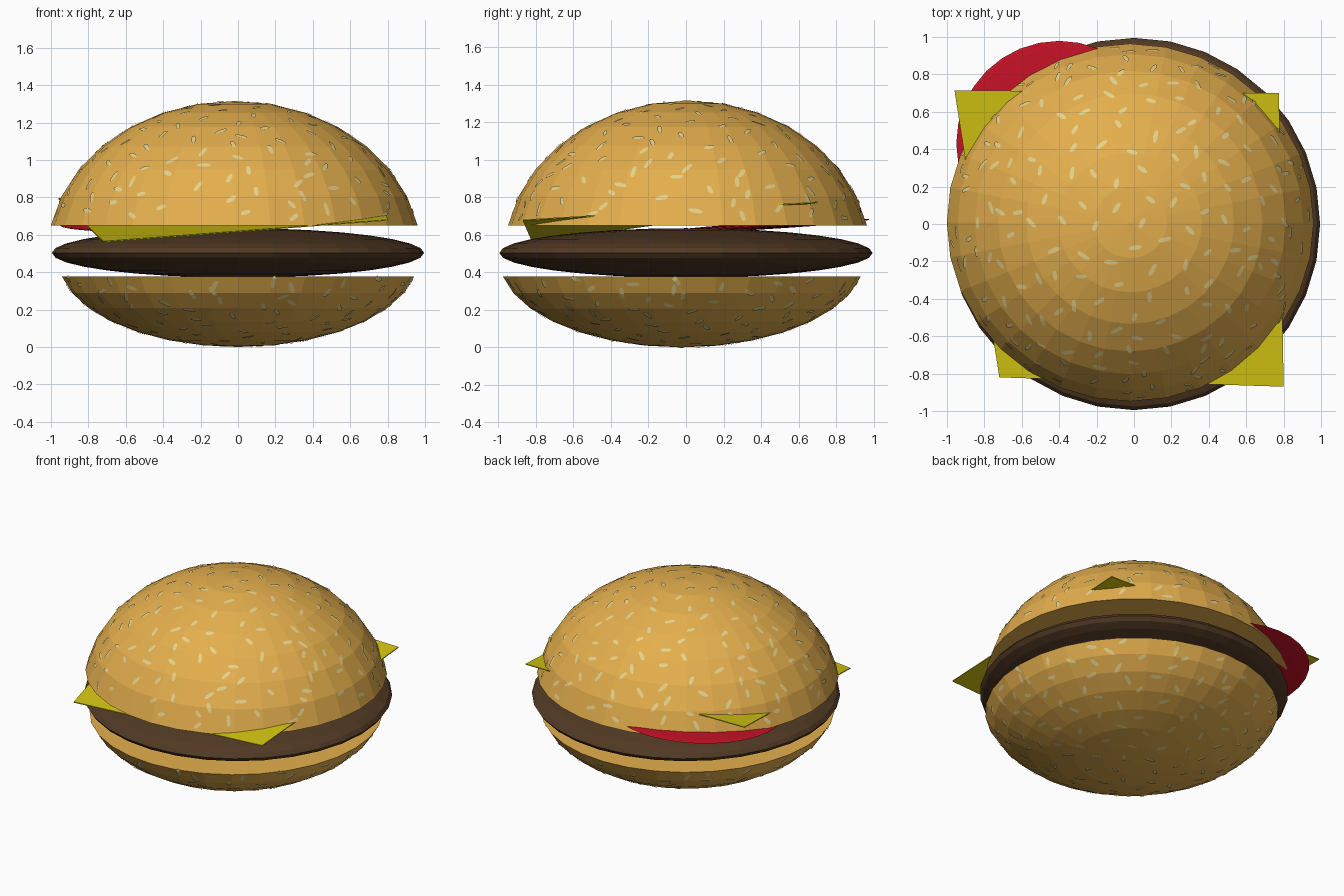
import bpy, bmesh, math, random
from mathutils import Vector, Matrix
from mathutils.bvhtree import BVHTree

if "Cube" in bpy.data.objects:
    bpy.data.objects.remove(bpy.data.objects["Cube"])

random.seed(4)
SEG = 32
STEP = math.pi / 16


def material(name, rgb):
    m = bpy.data.materials.new(name)
    m.diffuse_color = (*rgb, 1)
    m.use_nodes = True
    m.node_tree.nodes["Principled BSDF"].inputs["Base Color"].default_value = m.diffuse_color
    return m


TAN = material("bun tan", (0.78, 0.43, 0.075))
CREAM = material("seed cream", (0.80, 0.65, 0.26))
BROWN = material("meat brown", (0.085, 0.042, 0.018))
YELLOW = material("cheese yellow", (0.66, 0.56, 0.006))
RED = material("tomato red", (0.58, 0.006, 0.02))


def finish(name, bm, mat):
    bmesh.ops.recalc_face_normals(bm, faces=bm.faces)
    me = bpy.data.meshes.new(name)
    bm.to_mesh(me)
    bm.free()
    me.materials.append(mat)
    ob = bpy.data.objects.new(name, me)
    bpy.context.collection.objects.link(ob)
    return ob


def lathe(profile, centre, rx, ry):
    """Revolve (radius, z) pairs; the ends are capped or closed to a point."""
    bm = bmesh.new()
    rings = []
    for r, z in profile:
        n = 1 if r < 1e-5 else SEG
        rings.append([bm.verts.new((centre[0] + rx * r * math.cos(math.tau * i / SEG),
                                    centre[1] + ry * r * math.sin(math.tau * i / SEG), z))
                      for i in range(n)])
    for a, b in zip(rings, rings[1:]):
        for i in range(SEG):
            j = (i + 1) % SEG
            quad = [a[i % len(a)], a[j % len(a)], b[j % len(b)], b[i % len(b)]]
            bm.faces.new(list(dict.fromkeys(quad)))
    for ring in (rings[0], rings[-1]):
        if len(ring) > 1:
            bm.faces.new(ring)
    return bm


def seeds(name, bun, centre, pole, height, count):
    """Thin seed plates draped over a bun dome."""
    bvh = BVHTree.FromPolygons([v.co for v in bun.data.vertices],
                               [p.vertices for p in bun.data.polygons])
    bm = bmesh.new()
    for k in range(count):
        c = 1 - 0.76 * (k + 0.5) / count
        a = k * 2.39996 + random.uniform(-0.12, 0.12)
        s = math.sqrt(1 - c * c)
        p = Vector((centre[0] + 0.99 * s * math.cos(a), centre[1] + 0.97 * s * math.sin(a),
                    pole - height * (1 - c)))
        p, n, _, _ = bvh.find_nearest(p)
        u = n.orthogonal().normalized()
        u.rotate(Matrix.Rotation(random.uniform(0, math.pi), 3, n))
        w = n.cross(u)
        half = random.uniform(0.025, 0.038)
        rows = []
        for t, wide in ((-1, 0.005), (-0.6, 0.011), (0, 0.012), (0.6, 0.011), (1, 0.005)):
            row = []
            for side in (-1, 1):
                q, m, _, _ = bvh.find_nearest(p + u * half * t + w * wide * side)
                row.append(bm.verts.new(q + m * 0.005))
            rows.append(row)
        for r0, r1 in zip(rows, rows[1:]):
            f = bm.faces.new((r0[0], r1[0], r1[1], r0[1]))
            f.normal_update()
            if f.normal.dot(n) < 0:
                f.normal_flip()
    me = bpy.data.meshes.new(name)
    bm.to_mesh(me)
    bm.free()
    me.materials.append(CREAM)
    bpy.context.collection.objects.link(bpy.data.objects.new(name, me))


# Buns: squashed spheres cut one ring above the equator
def bun(name, centre, pole, height, rx, ry):
    profile = [(math.sin(i * STEP), pole - height * (1 - math.cos(i * STEP))) for i in range(8)]
    return finish(name, lathe(profile, centre, rx, ry), TAN)


top = bun("top_bun", (-0.02, 0.008), 1.315, 0.826, 1.0, 0.975)
seeds("top_seeds", top, (-0.02, 0.008), 1.315, 0.826, 190)
base = bun("bottom_bun", (0.0, -0.022), 0.0, -0.468, 0.96, 0.972)
seeds("bottom_seeds", base, (0.0, -0.022), 0.0, -0.468, 150)

# Meat patty: flattened sphere
ball = [(math.sin(i * STEP), math.cos(i * STEP)) for i in range(17)]
ball[0], ball[-1] = (0, 1), (0, -1)
finish("patty", lathe([(r, 0.503 + 0.132 * z) for r, z in ball], (0, 0), 0.995, 0.995), BROWN)

# Cheese slice: thin tilted sheet
bm = bmesh.new()
corners = [(-0.72, -0.82, 0.56), (0.80, -0.87, 0.675), (0.775, 0.70, 0.77), (-0.96, 0.715, 0.79)]
low = [bm.verts.new((x, y, z)) for x, y, z in corners]
high = [bm.verts.new((x, y, z + 0.006)) for x, y, z in corners]
bm.faces.new(low)
bm.faces.new(high)
for i in range(4):
    j = (i + 1) % 4
    bm.faces.new((low[i], low[j], high[j], high[i]))
finish("cheese_slice", bm, YELLOW)

# Tomato slice: very flat disc, rising slightly toward the back
bm = lathe([(r, 0.018 * z) for r, z in ball], (0, 0), 0.55, 0.55)
bmesh.ops.rotate(bm, verts=bm.verts, matrix=Matrix.Rotation(math.radians(3.5), 3, 'X'))
bmesh.ops.translate(bm, verts=bm.verts, vec=(-0.4, 0.43, 0.648))
finish("tomato_slice", bm, RED)
